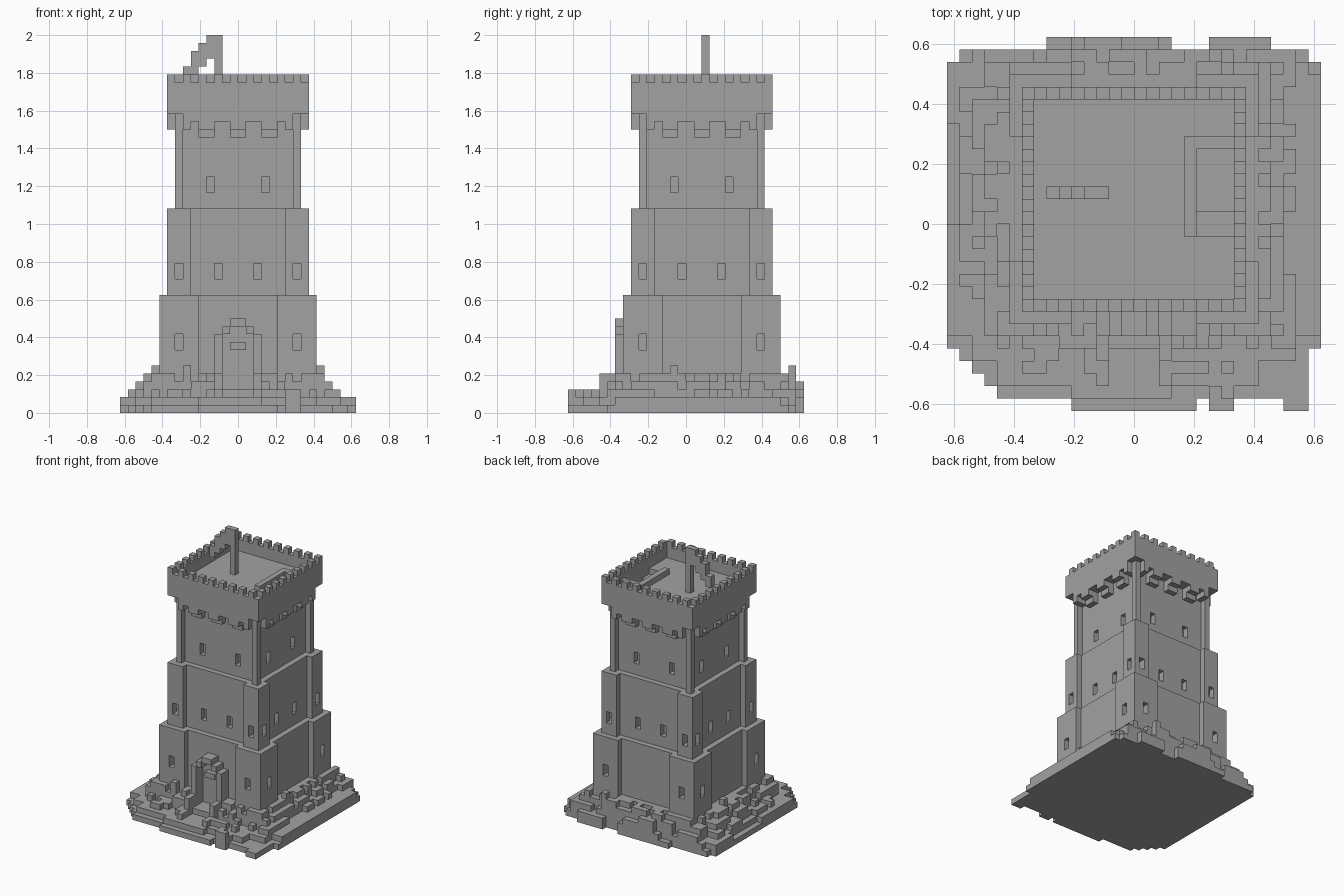
import bpy
import bmesh
import random
from mathutils import Vector

U = 1 / 24      # size of one building block
CY = 2          # the tower stands slightly behind the middle
rng = random.Random(4)

cube = bpy.data.objects.get("Cube")
if cube:
    bpy.data.objects.remove(cube, do_unlink=True)

stone = bpy.data.materials.new("grey_stone")
stone.use_nodes = True
GREY = (0.36, 0.36, 0.36, 1)
stone.diffuse_color = GREY
stone.node_tree.nodes["Principled BSDF"].inputs["Base Color"].default_value = GREY


def box(x0, x1, y0, y1, z0, z1):
    """Set of unit blocks filling a box."""
    return {(x, y, z) for x in range(x0, x1) for y in range(y0, y1) for z in range(z0, z1)}


def square(r, z0, z1):
    """Square slab of half width r around the tower axis."""
    return box(-r, r, CY - r, CY + r, z0, z1)


def four_sides(x0, x1, r0, r1, z0, z1):
    """Box on the front at distance r0..r1 from the axis, repeated on all sides."""
    cells = set()
    for x, y, z in box(x0, x1, -r1, -r0, z0, z1):
        for _ in range(4):
            cells.add((x, y + CY, z))
            x, y = -y - 1, x
    return cells


def build(name, cells):
    """Skin the outer faces of the blocks and merge the flat areas."""
    bm = bmesh.new()
    verts = {}
    for c in cells:
        for axis in range(3):
            for side in (0, 1):
                n = list(c)
                n[axis] += 2 * side - 1
                if tuple(n) in cells:
                    continue
                a, b = (axis + 1) % 3, (axis + 2) % 3
                loop = []
                for da, db in ((0, 0), (1, 0), (1, 1), (0, 1)):
                    p = list(c)
                    p[axis] += side
                    p[a] += da
                    p[b] += db
                    p = tuple(p)
                    if p not in verts:
                        verts[p] = bm.verts.new(Vector(p) * U)
                    loop.append(verts[p])
                bm.faces.new(loop if side else loop[::-1])
    bmesh.ops.dissolve_limit(bm, angle_limit=0.01, verts=bm.verts, edges=bm.edges)
    mesh = bpy.data.meshes.new(name)
    bm.to_mesh(mesh)
    bm.free()
    mesh.materials.append(stone)
    obj = bpy.data.objects.new(name, mesh)
    bpy.context.collection.objects.link(obj)


# Three tower stages: recessed walls, corner piers and slit windows
def stage(name, r, pier, z0, z1, pier_top, windows, sill):
    cells = square(r - 1, z0, z1)
    cells |= four_sides(-r, pier - r, r - pier, r, z0, pier_top)
    cells |= four_sides(r - pier, r, r - pier, r, z0, pier_top)
    for x in windows:
        for left in (x, -x - 1):
            cells -= four_sides(left, left + 1, r - 2, r, sill, sill + 2)
    build(name, cells)


stage("lower_stage", 10, 5, 0, 15, 15, [7], 8)
stage("middle_stage", 9, 3, 15, 26, 26, [2, 7], 17)
stage("upper_stage", 8, 1, 26, 38, 38, [3], 28)

# Crown: parapet with alternating merlons, roof floor and stair well
crown = square(9, 38, 43) - square(8, 40, 43)
crown -= {c for c in crown if c[2] == 42 and (c[0] + c[1]) % 2}
crown -= box(5, 8, 1, 6, 38, 40)
crown -= box(5, 8, -1, 1, 39, 40)
build("crown", crown)
build("stair_rail", box(4, 5, -1, 7, 40, 41) | box(5, 8, 6, 7, 40, 41))

# Corbels under the crown
corbels = four_sides(-7, 7, 7, 9, 37, 38)
for x in (-5, -1, 3):
    corbels |= four_sides(x, x + 2, 7, 9, 36, 37)
    corbels |= four_sides(x, x + 2, 7, 8, 35, 36)
for x in (-7, 6):
    corbels |= four_sides(x, x + 1, 7, 9, 36, 37)
build("corbels", corbels)

# Flagpole and drooping flag
build("flagpole", box(-3, -2, 2, 3, 40, 48))
flag = set()
for x, bottom, top in ((-4, 45, 48), (-5, 44, 47), (-6, 43, 46), (-7, 42, 44)):
    flag |= box(x, x + 1, 2, 3, bottom, top)
build("flag", flag)

# Arched doorway with a small plate over the door
arch = box(-3, 3, -9, -7, 2, 10) | box(-2, 2, -9, -7, 10, 11) | box(-1, 1, -9, -7, 11, 12)
arch -= box(-2, 2, -9, -7, 2, 10) | box(-1, 1, -9, -7, 10, 11)
build("door_arch", arch)
build("door_lintel", box(-1, 1, -8, -7, 8, 9))

# Rocky base: stacked terraces given as x and y ranges per height
terraces = {
    1: [(-15, 15, -10, 13), (-14, 14, -11, 14), (-13, 14, -12, 14), (-12, 14, -13, 14),
        (-11, 14, -14, 14), (-5, 5, -15, 0), (6, 8, -15, 0), (12, 14, -15, 0),
        (-7, 3, 0, 15), (6, 11, 0, 15)],
    2: [(-14, 15, -9, 12), (-15, 14, -9, 0), (-15, 14, 8, 13), (-13, 13, -11, 14),
        (-11, 10, -13, 14), (-5, 3, -14, 15), (6, 11, 0, 15)],
    3: [(-14, 13, -6, 11), (-12, 13, -10, 14), (-9, 8, -12, 14), (6, 8, -15, -13)],
    4: [(-13, 12, -3, 10), (-12, 12, -9, 13), (-7, 6, -10, 14), (-4, 2, 0, 15)],
    5: [(-12, 11, -1, 8), (-11, 11, -9, 13), (-5, 6, 0, 14)],
}
height = {}
for h, areas in terraces.items():
    for x0, x1, y0, y1 in areas:
        for x, y, _ in box(x0, x1, y0, y1, 0, 1):
            height[x, y] = h

# Loose rubble breaks up the terrace edges
for (x, y), h in sorted(height.items()):
    if h >= 3 and max(abs(x + 0.5), abs(y + 0.5 - CY)) > 10:
        height[x, y] = h + rng.choice((-1, -1, 0, 0, 0, 0))
for x, y in ((-11, 4), (10, -2), (-7, -9), (6, 13)):
    height[x, y] = 6

# Path climbing to the door between two low walls
for x in range(-3, 3):
    for y in range(-13, -7):
        if x in (-3, 2):
            height[x, y] = 5 if y >= -11 else 3
        else:
            height[x, y] = 2 if y < -10 else 3
base = set()
for (x, y), h in height.items():
    base |= box(x, x + 1, y, y + 1, 0, h)
build("rocky_base", base - square(9, 0, 6))

# Solid underside
build("base_core", square(9, 0, 1))
